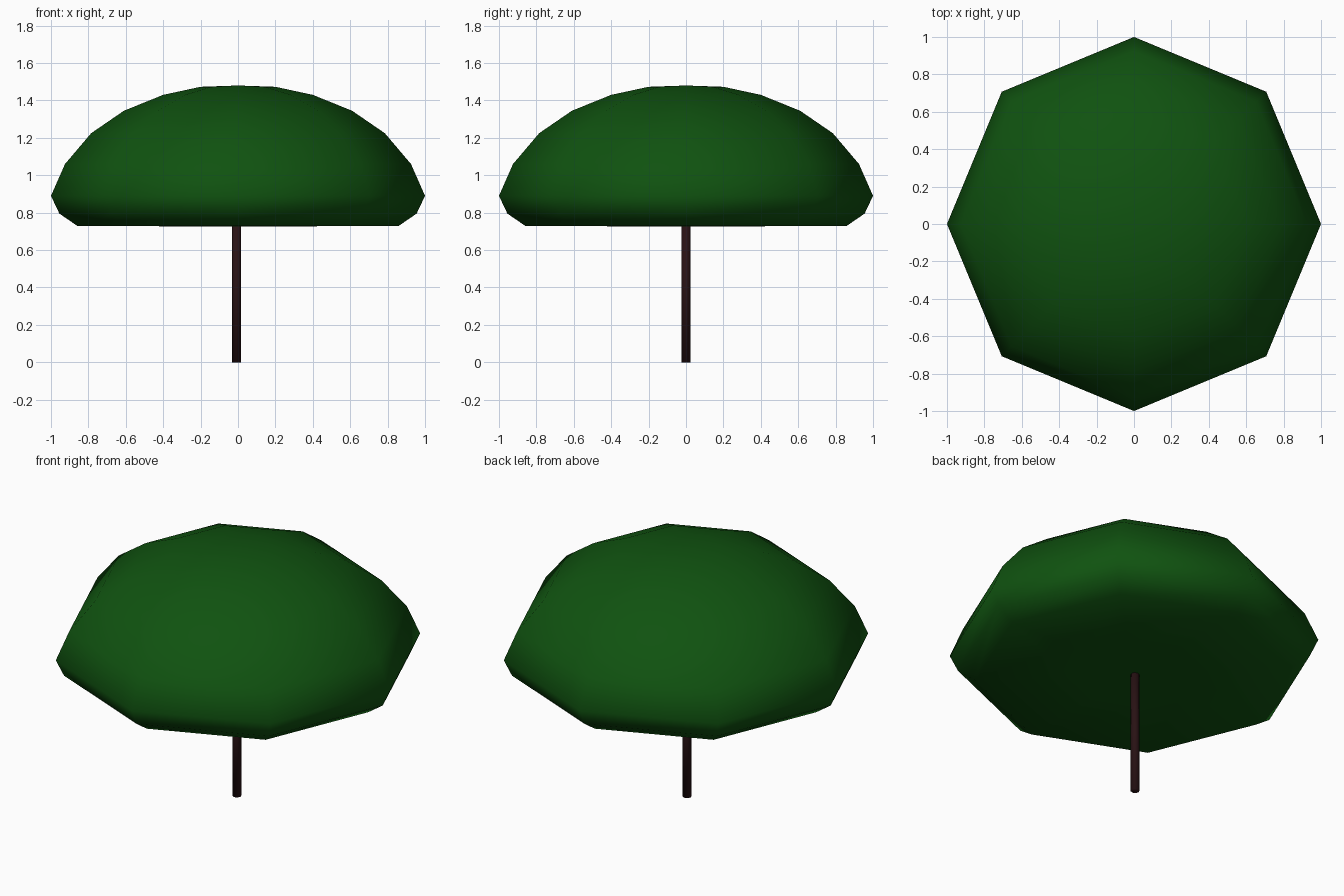
import bpy, bmesh, math

if "Cube" in bpy.data.objects:
    bpy.data.objects.remove(bpy.data.objects["Cube"])


def material(name, rgb):
    m = bpy.data.materials.new(name)
    m.diffuse_color = (*rgb, 1)
    m.use_nodes = True
    m.node_tree.nodes["Principled BSDF"].inputs["Base Color"].default_value = m.diffuse_color
    return m


def lathe(name, profile, sides, mat, centre=(0, 0)):
    """Spin (radius, z) points about z; radius 0 makes a pole."""
    bm = bmesh.new()
    rings = []
    for r, z in profile:
        n = sides if r > 0 else 1
        rings.append([bm.verts.new((centre[0] + r * math.cos(2 * math.pi * i / sides),
                                    centre[1] + r * math.sin(2 * math.pi * i / sides), z))
                      for i in range(n)])
    for a, b in zip(rings, rings[1:]):
        for i in range(sides):
            j = (i + 1) % sides
            if len(a) == 1:
                bm.faces.new((a[0], b[j], b[i]))
            elif len(b) == 1:
                bm.faces.new((a[i], a[j], b[0]))
            else:
                bm.faces.new((a[i], a[j], b[j], b[i]))
    bmesh.ops.recalc_face_normals(bm, faces=bm.faces)
    for f in bm.faces:
        f.smooth = True
    mesh = bpy.data.meshes.new(name)
    bm.to_mesh(mesh)
    bm.free()
    mesh.materials.append(mat)
    obj = bpy.data.objects.new(name, mesh)
    bpy.context.collection.objects.link(obj)
    return obj


leaf = material("leaf green", (0.005, 0.085, 0.005))
bark = material("dark bark", (0.022, 0.006, 0.007))

# Eight-sided dome canopy with a flat underside
lathe("canopy", [(0, 0.725), (0.34, 0.727), (0.86, 0.73), (0.955, 0.795), (1.0, 0.89),
                 (0.925, 1.06), (0.785, 1.225), (0.61, 1.345), (0.40, 1.43),
                 (0.20, 1.473), (0, 1.48)], 8, leaf)

# Thin trunk, its end sitting inside the canopy
lathe("trunk", [(0, 0), (0.024, 0), (0.024, 0.76), (0, 0.76)], 8, bark, (-0.007, 0))
